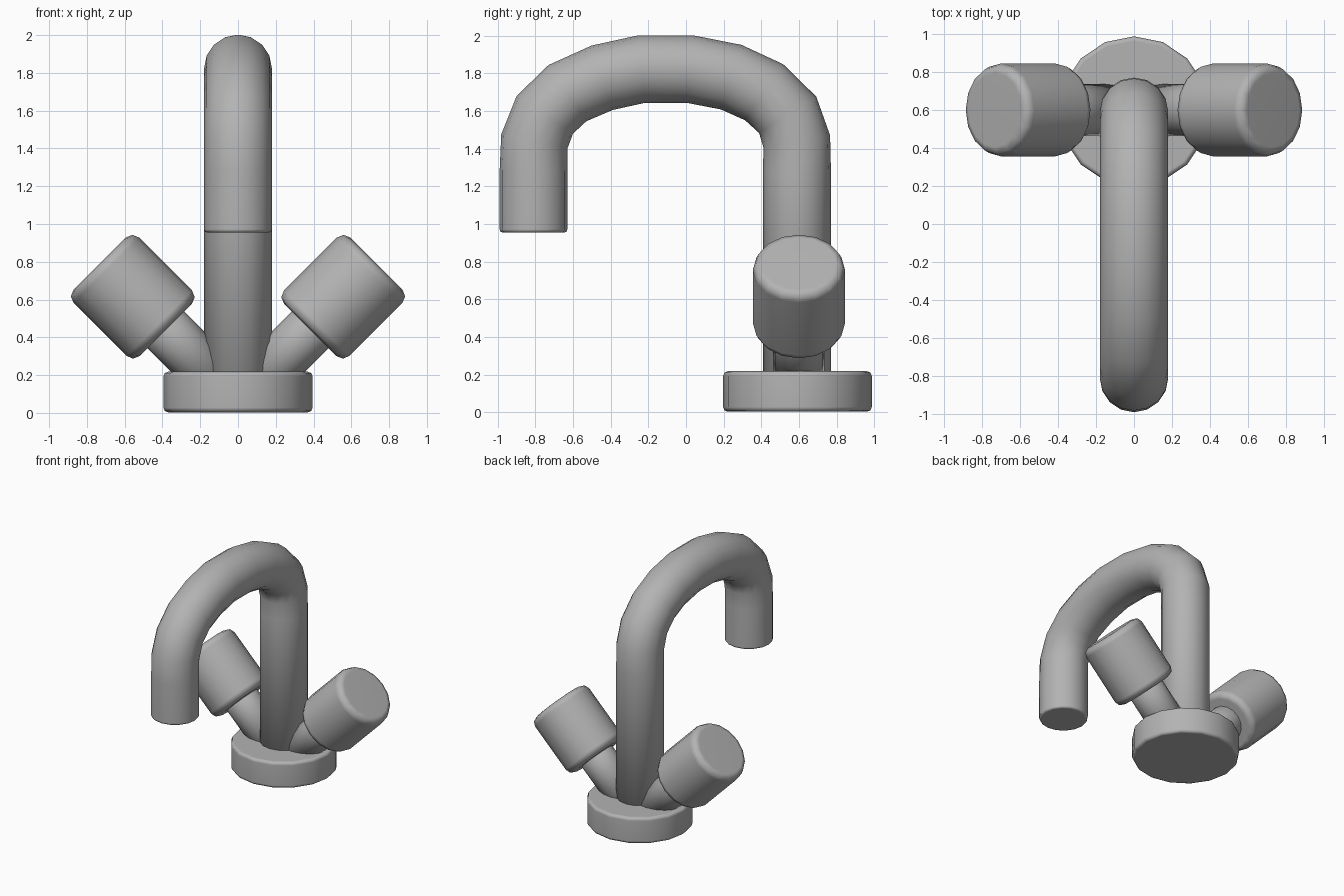
import bpy, bmesh, math
from mathutils import Vector

cube = bpy.data.objects.get("Cube")
if cube:
    bpy.data.objects.remove(cube, do_unlink=True)

metal = bpy.data.materials.new("satin_grey")
metal.use_nodes = True
GREY = (0.45, 0.45, 0.45, 1)
metal.diffuse_color = GREY
metal.node_tree.nodes["Principled BSDF"].inputs["Base Color"].default_value = GREY

SIDES = 16


def sweep(name, path, radii, side_axis):
    """Tube along a planar path; side_axis is perpendicular to the path's plane."""
    bm = bmesh.new()
    pts, side = [Vector(p) for p in path], Vector(side_axis)
    rings = []
    for i, (p, r) in enumerate(zip(pts, radii)):
        before = (p - pts[i - 1]).normalized() if i else Vector()
        after = (pts[i + 1] - p).normalized() if i + 1 < len(pts) else Vector()
        up = (before + after).normalized().cross(side)
        angles = [math.tau * k / SIDES for k in range(SIDES)]
        rings.append([bm.verts.new(p + r * (math.cos(a) * side + math.sin(a) * up))
                      for a in angles])
    for a, b in zip(rings, rings[1:]):
        for k in range(SIDES):
            n = (k + 1) % SIDES
            bm.faces.new((a[k], a[n], b[n], b[k]))
    bm.faces.new(rings[0][::-1])
    bm.faces.new(rings[-1])
    bmesh.ops.recalc_face_normals(bm, faces=bm.faces)
    for f in bm.faces:
        f.smooth = True
    mesh = bpy.data.meshes.new(name)
    bm.to_mesh(mesh)
    bm.free()
    mesh.materials.append(metal)
    obj = bpy.data.objects.new(name, mesh)
    bpy.context.collection.objects.link(obj)
    obj.modifiers.new("even_shading", "WEIGHTED_NORMAL")
    return obj


def rounded_cylinder(name, start, direction, length, radius, bevel, side_axis, steps=2):
    """Straight cylinder with rounded rims."""
    start, d = Vector(start), Vector(direction).normalized()
    rim = []
    for i in range(steps + 1):
        a = math.pi / 2 * i / steps
        rim.append((bevel * (1 - math.cos(a)), radius - bevel * (1 - math.sin(a))))
    prof = rim + [(length - t, r) for t, r in reversed(rim)]
    return sweep(name, [start + d * t for t, _ in prof], [r for _, r in prof], side_axis)


# Round base plate
rounded_cylinder("base_plate", (0, 0.592, 0.003), (0, 0, 1), 0.215, 0.395, 0.025, (1, 0, 0))

# Column and curved spout in one pipe
arc = [(0.59, 0.1), (0.59, 1.28), (0.588, 1.44), (0.54, 1.58), (0.415, 1.7),
       (0.24, 1.78), (0.02, 1.823), (-0.235, 1.823), (-0.445, 1.777), (-0.63, 1.695),
       (-0.75, 1.58), (-0.805, 1.44), (-0.81, 1.28), (-0.81, 0.972), (-0.81, 0.959),
       (-0.81, 0.954)]
widths = [0.18] * (len(arc) - 2) + [0.175, 0.162]
sweep("spout_pipe", [(0, y, z) for y, z in arc], widths, (1, 0, 0))

# Angled valve stems and handles, one on each side
for label, s in (("left", 1), ("right", -1)):
    out = Vector((s, 0, 1)).normalized()
    middle = Vector((s * 0.557, 0.6, 0.615))
    sweep(label + "_stem", [(s * 0.1, 0.6, 0.158), middle], [0.137] * 2, (0, 1, 0))
    rounded_cylinder(label + "_handle", middle - out * 0.248, out, 0.496, 0.245, 0.05,
                     (0, 1, 0))
